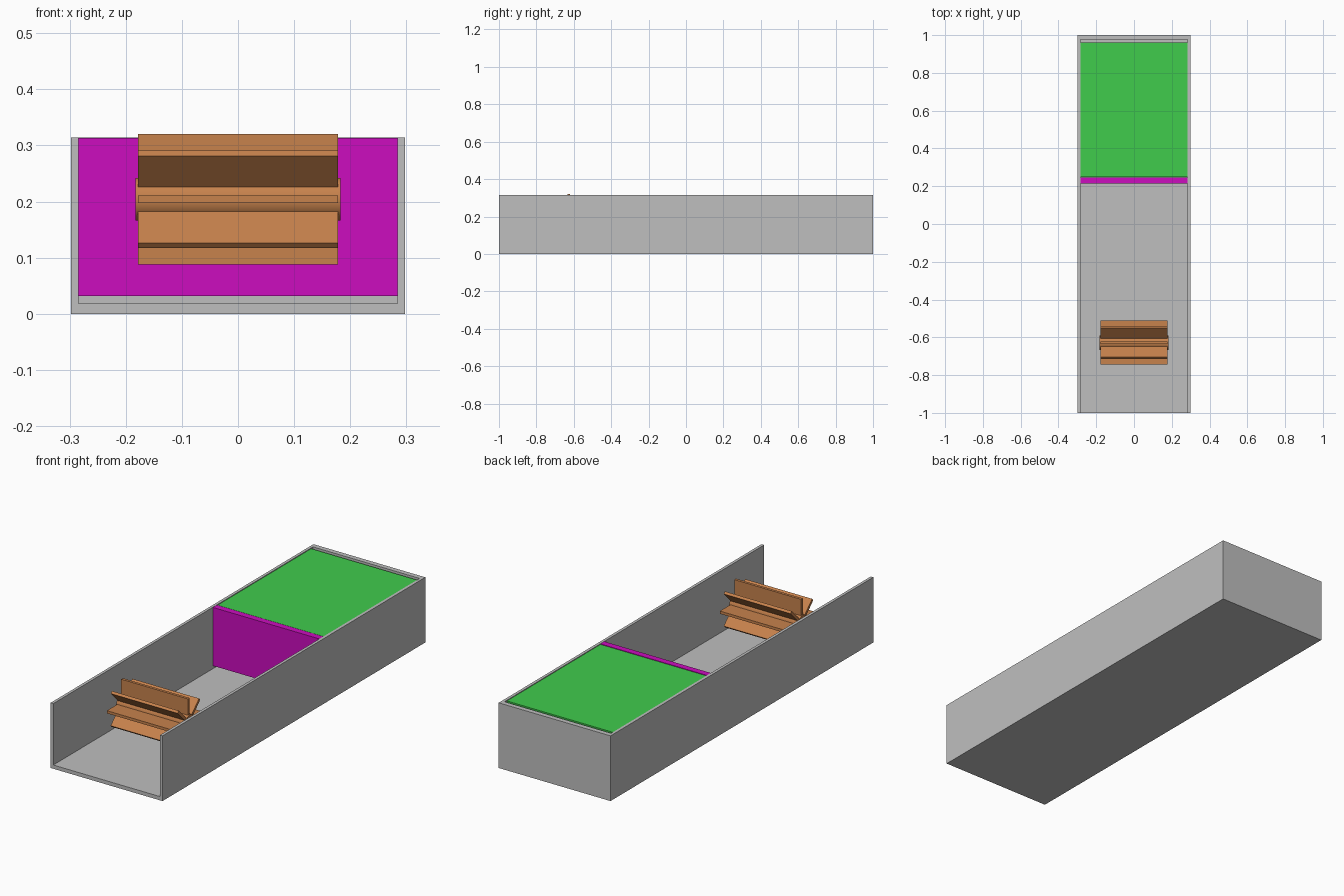
import bpy, math
from mathutils import Matrix, Vector

cube = bpy.data.objects.get("Cube")
if cube:
    bpy.data.objects.remove(cube, do_unlink=True)


def material(name, rgb):
    m = bpy.data.materials.new(name)
    m.use_nodes = True
    m.diffuse_color = (*rgb, 1)
    m.node_tree.nodes["Principled BSDF"].inputs["Base Color"].default_value = (*rgb, 1)
    return m


GRAY = material("light gray", (0.522, 0.522, 0.522))
PURPLE = material("magenta", (0.604, 0.004, 0.52))
GREEN = material("green", (0.051, 0.604, 0.073))
BROWN = material("wood brown", (0.571, 0.223, 0.073))


def box(name, lo, hi, mat):
    """Axis-aligned box between two corners."""
    lo, hi = Vector(lo), Vector(hi)
    bpy.ops.mesh.primitive_cube_add(size=1)
    ob = bpy.context.object
    ob.name = name
    ob.data.transform(Matrix.Translation((lo + hi) / 2) @ Matrix.Diagonal((*(hi - lo), 1)))
    ob.data.materials.append(mat)
    return ob


# Open-fronted trough: outer half width, inner half width, height, floor top
W, WI, H, F = 0.298, 0.284, 0.314, 0.018
BACK = 0.976
box("trough_floor", (-W, -1, 0), (W, 1, F), GRAY)
box("left_wall", (WI, -1, F), (W, 1, H), GRAY)
box("right_wall", (-W, -1, F), (-WI, 1, H), GRAY)
box("back_wall", (-WI, BACK, F), (WI, 1, H), GRAY)

# Gate raised a little above the floor, and the cover behind it
box("gate", (-WI, 0.215, 0.032), (WI, 0.245, H - 0.001), PURPLE)
box("cover", (-WI + 0.002, 0.248, H - 0.018), (WI - 0.002, 0.96, H - 0.002), GREEN)

# Paddle wheel
CENTRE = Vector((0, -0.628, 0.204))
bpy.ops.mesh.primitive_cylinder_add(vertices=48, radius=0.038, depth=0.366,
                                    location=CENTRE, rotation=(0, math.pi / 2, 0))
hub = bpy.context.object
hub.name = "wheel_hub"
hub.data.materials.append(BROWN)
bpy.ops.object.shade_smooth_by_angle()

for i in range(8):
    blade = box(f"wheel_blade_{i + 1}", (-0.178, -0.0065, 0.03), (0.178, 0.0065, 0.116), BROWN)
    blade.location = CENTRE
    blade.rotation_euler.x = i * math.pi / 4
